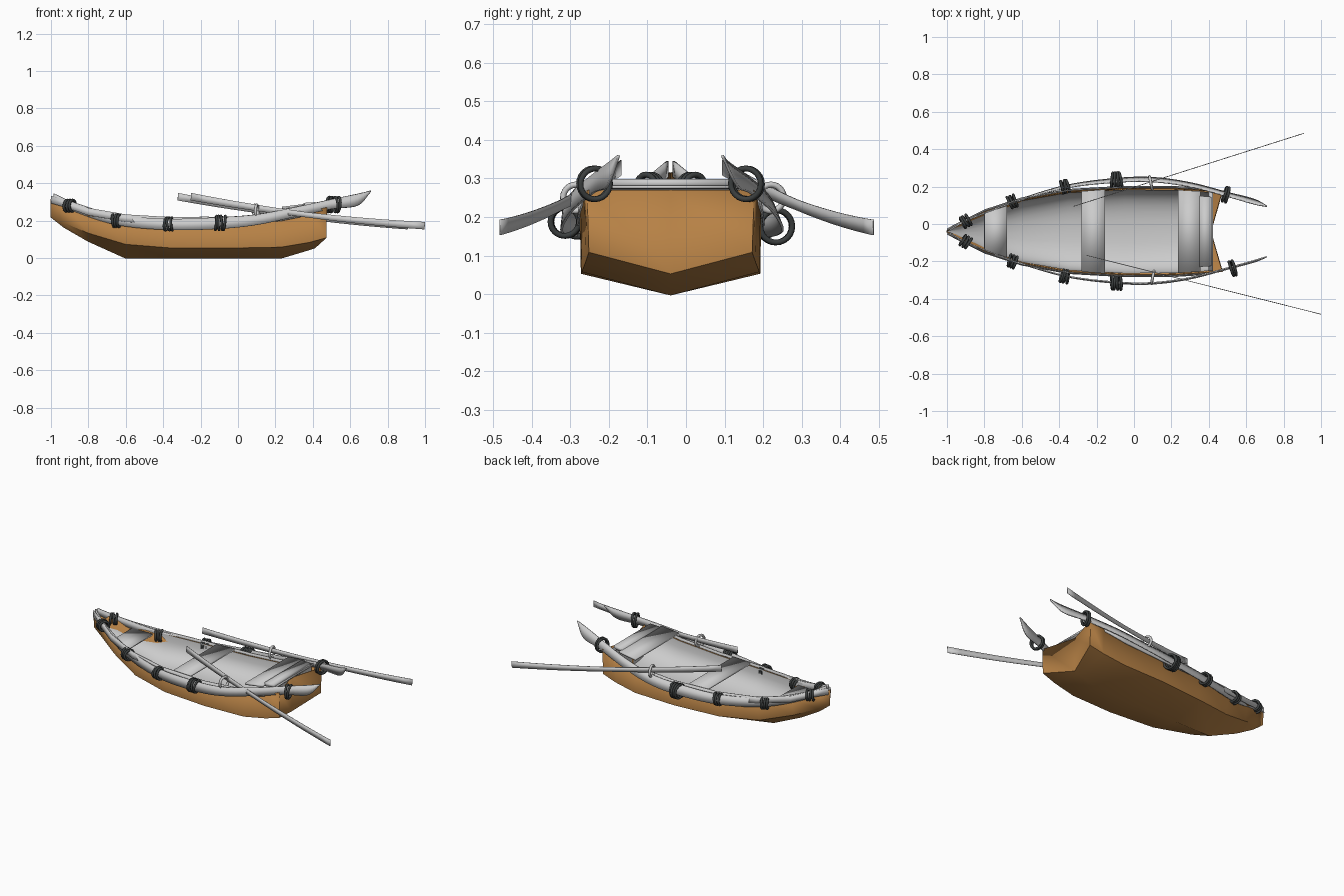
import bpy, bmesh, math, random
from mathutils import Vector

if "Cube" in bpy.data.objects:
    bpy.data.objects.remove(bpy.data.objects["Cube"])

CY = -0.04  # boat centre line


def material(name, col):
    m = bpy.data.materials.new(name)
    m.diffuse_color = (*col, 1)
    m.use_nodes = True
    m.node_tree.nodes["Principled BSDF"].inputs["Base Color"].default_value = m.diffuse_color
    return m


WOOD = material("orange_wood", (0.47, 0.22, 0.06))
ROPE = material("dark_rope", (0.045, 0.05, 0.05))


def make(name, verts, faces, mat=None, angle=35, thick=0):
    me = bpy.data.meshes.new(name)
    me.from_pydata(verts, [], faces)
    ob = bpy.data.objects.new(name, me)
    bpy.context.collection.objects.link(ob)
    if mat:
        me.materials.append(mat)
    bm = bmesh.new()
    bm.from_mesh(me)
    bmesh.ops.remove_doubles(bm, verts=bm.verts, dist=1e-5)
    bmesh.ops.recalc_face_normals(bm, faces=bm.faces)
    bm.to_mesh(me)
    bm.free()
    if thick:
        mod = ob.modifiers.new("thickness", 'SOLIDIFY')
        mod.thickness, mod.offset = thick, 0
    bpy.ops.object.select_all(action='DESELECT')
    ob.select_set(True)
    bpy.context.view_layer.objects.active = ob
    bpy.ops.object.shade_smooth_by_angle(angle=math.radians(angle))
    return ob


def smooth_path(pts, n=6):
    """Catmull-Rom through tuples of any length."""
    P = [Vector(p) for p in pts]
    P = [2 * P[0] - P[1]] + P + [2 * P[-1] - P[-2]]
    out = []
    for a, b, c, d in zip(P, P[1:], P[2:], P[3:]):
        for k in range(n):
            t = k / n
            out.append(0.5 * (2 * b + (c - a) * t + (2 * a - 5 * b + 4 * c - d) * t * t
                              + (3 * b - a - 3 * c + d) * t ** 3))
    return out + [P[-2]]


def loft(rows):
    n = len(rows[0])
    faces = [(i * n + j, i * n + j + 1, (i + 1) * n + j + 1, (i + 1) * n + j)
             for i in range(len(rows) - 1) for j in range(n - 1)]
    return [v for r in rows for v in r], faces


# stations: x, half width at rail, half width at chine, keel z, chine z, rail z
ST = [(-1.0, .003, .002, .22, .225, .315), (-.93, .04, .025, .165, .19, .295),
      (-.8, .105, .08, .09, .135, .25), (-.6, .17, .15, 0, .075, .215),
      (-.35, .215, .205, 0, .055, .2), (-.05, .232, .23, 0, .055, .2),
      (.23, .23, .228, 0, .06, .22), (.38, .22, .218, .045, .085, .25),
      (.472, .215, .21, .055, .11, .27)]

# outer hull with concave transom
rows = []
for i, (x, b, c, kz, cz, rz) in enumerate(ST):
    kx = .41 if i == len(ST) - 1 else x
    rows.append([(x, CY - b, rz), (x, CY - c, cz), (kx, CY, kz), (x, CY + c, cz), (x, CY + b, rz)])
verts, faces = loft(rows)
o = len(verts) - 5
verts.append((.41, CY, .27))
faces += [(o, o + 1, o + 2, o + 5), (o + 5, o + 2, o + 3, o + 4)]
make("hull", verts, faces, WOOD, 40, .006)

# rounded inner lining, closed at the stern
rows = []
for i, (x, b, c, kz, cz, rz) in enumerate(ST):
    b, x = b * .965, .41 if i == len(ST) - 1 else x
    floor, row = max(kz + .045, .06), []
    for k in range(17):
        a = math.pi * k / 16
        cx, sx = math.cos(a), math.sin(a)
        row.append((x, CY - b * math.copysign(abs(cx) ** .8, cx), rz + .002 - (rz - floor) * sx ** .8))
    rows.append(row)
verts, faces = loft(rows)
faces.append(tuple(range(len(verts) - 17, len(verts))))
make("inner_lining", verts, faces, angle=50)


# seats and decks: x0, x1, half widths, z0, z1
def board(name, x0, x1, h0, h1, z0, z1, t=.012):
    v = [(x0, CY - h0, z0), (x1, CY - h1, z1), (x1, CY + h1, z1), (x0, CY + h0, z0)]
    make(name, v, [(0, 1, 2, 3)], thick=t)


board("bow_seat", -.8, -.68, .095, .145, .225, .205)
board("middle_seat_front", -.28, -.155, .215, .225, .213, .216)
board("stern_seat", .235, .355, .222, .215, .268, .283)
board("stern_bench", .35, .415, .19, .185, .284, .288, .022)
board("stern_trim", .40, .422, .212, .212, .276, .278, .008)

# side straps: x, half width, z centre, half height
STRAP = [(-.985, .008, .325, .02), (-.88, .065, .275, .024), (-.65, .155, .205, .028),
         (-.37, .238, .18, .03), (-.1, .273, .187, .031), (.1, .277, .205, .028),
         (.3, .25, .245, .026), (.5, .198, .288, .026), (.64, .16, .312, .031),
         (.71, .135, .357, .003)]


def ribbon(name, rows, thick):
    verts, faces = loft(rows)
    make(name, verts, faces, thick=thick)


for s, side in ((-1, "right"), (1, "left")):
    rows = []
    for x, h, z, w in smooth_path(STRAP):
        lean = (.4 if s > 0 else .12) * w * max(0, min(1, x + .9))
        rows.append([(x, CY + s * (h - lean), z + w), (x, CY + s * (h + lean), z - w)])
    ribbon(side + "_side_strap", rows, .007)

# thin inner strip along the rail
for s, side in ((-1, "right"), (1, "left")):
    rows = [[(x, CY + s * (b + .004), rz + .018), (x, CY + s * (b + .01), rz - .022)]
            for x, b, c, kz, cz, rz in ST[:-1]]
    ribbon(side + "_rail_strip", rows, .005)

# oars: thin curved upright blades
for side, a, b in (("left", (-.32, .095), (.91, .485)), ("right", (-.25, -.168), (1.0, -.482))):
    rows = []
    for k in range(17):
        t = k / 16
        z = .328 - .235 * t + .08 * t * t
        w = .014 + .006 * abs(2 * t - 1)
        x, y = a[0] + (b[0] - a[0]) * t, a[1] + (b[1] - a[1]) * t
        rows.append([(x, y, z + w), (x - .003, y, z - w)])
    ribbon(side + "_oar", rows, .003)


# rings for ropes and oarlocks
def ring(name, loc, axis, R, r, mat=None):
    bpy.ops.mesh.primitive_torus_add(major_radius=R, minor_radius=r, major_segments=24,
                                     minor_segments=8, location=loc,
                                     rotation=Vector(axis).to_track_quat('Z', 'Y').to_euler())
    ob = bpy.context.object
    ob.name = name
    if mat:
        ob.data.materials.append(mat)
    bpy.ops.object.shade_smooth_by_angle(angle=math.radians(50))


ring("left_oarlock", (.09, .22, .25), (1, .2, 0), .034, .008)
ring("right_oarlock", (.1, -.285, .25), (1, -.2, 0), .034, .008)

# rope coils: x, y offset from centre, z, slope, radius, turns
COILS = [(-.9, .055, .28, .55, .03, 3), (-.65, .16, .2, .38, .032, 3),
         (-.37, .24, .182, .22, .033, 3), (-.095, .273, .188, .05, .037, 4),
         (.51, .197, .286, -.3, .04, 2)]
random.seed(4)
for s, side in ((-1, "right"), (1, "left")):
    for i, (x, h, z, slope, R, n) in enumerate(COILS):
        if i == 4:
            x -= s * .018
        if s > 0 and i == 3:
            z, R = z - .012, R + .005
        for k in range(n):
            d = (k - (n - 1) / 2) * .015
            ring(f"{side}_rope_{i}_{k}", (x + d, CY + s * (h + d * slope), z),
                 (1, s * slope + random.uniform(-.15, .15), random.uniform(-.15, .15)),
                 R, .0075, ROPE)
